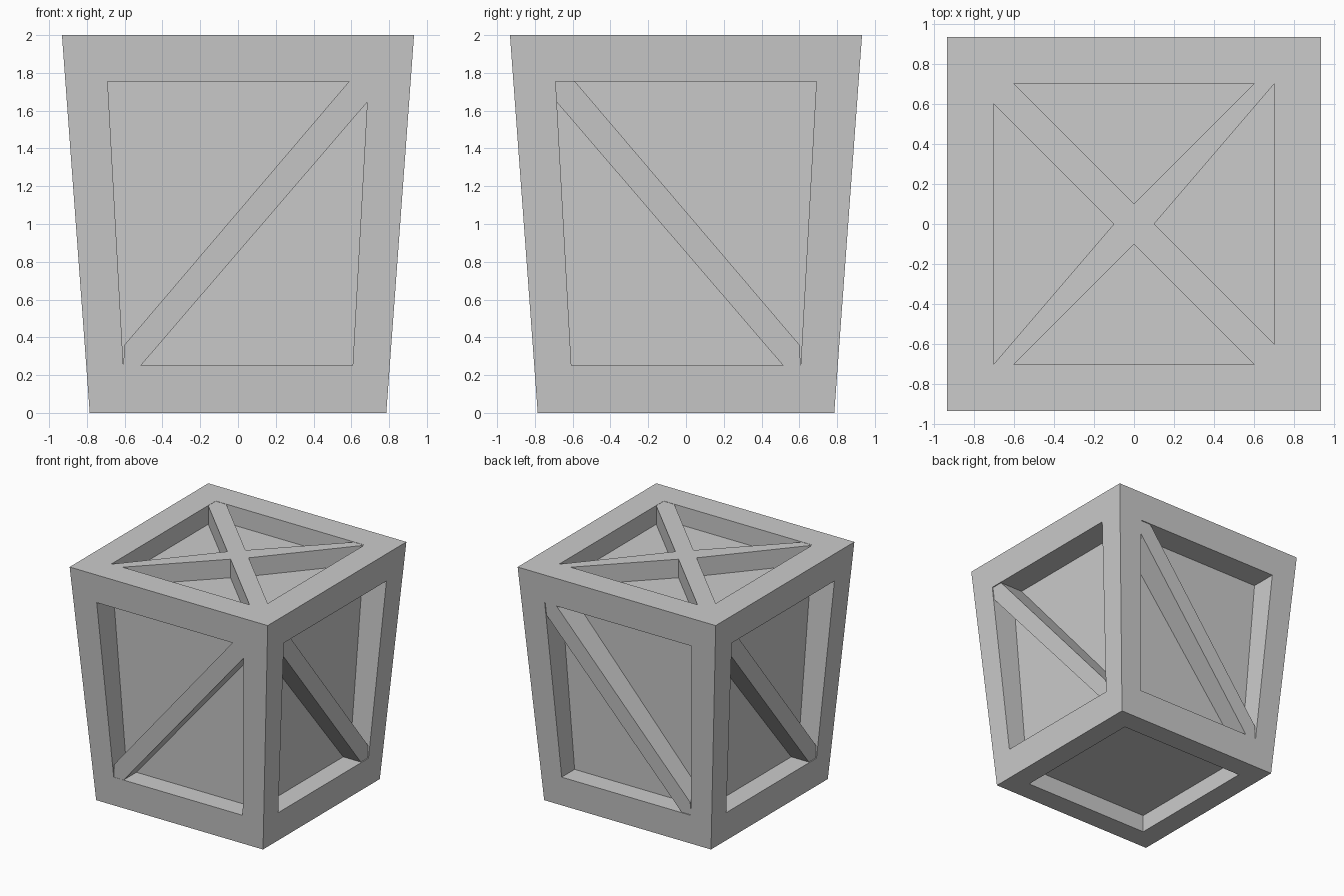
import bpy
from mathutils import Vector

if "Cube" in bpy.data.objects:
    bpy.data.objects.remove(bpy.data.objects["Cube"], do_unlink=True)

grey = bpy.data.materials.new("plain grey")
grey.use_nodes = True
COLOUR = (0.6, 0.6, 0.6, 1)
grey.diffuse_color = COLOUR
grey.node_tree.nodes["Principled BSDF"].inputs["Base Color"].default_value = COLOUR


def add_mesh(name, verts, faces):
    mesh = bpy.data.meshes.new(name)
    mesh.from_pydata(verts, [], faces)
    mesh.materials.append(grey)
    obj = bpy.data.objects.new(name, mesh)
    bpy.context.collection.objects.link(obj)
    return obj


def outer(z):
    """Half width of the tapered body at a height."""
    return 0.785 + 0.0735 * z


def inner(z):
    """Half width of the recessed panels at a height."""
    return 0.62 + 0.04 * z


# Each side maps (across, height, distance out) to a point;
# across runs to the right as seen from outside.
SIDES = {
    "front": lambda u, z, d: Vector((u, -d, z)),
    "right_side": lambda u, z, d: Vector((d, u, z)),
    "back": lambda u, z, d: Vector((-u, d, z)),
    "left_side": lambda u, z, d: Vector((-d, -u, z)),
}
LOW, HIGH = 0.25, 1.755          # opening heights
U_LOW, U_HIGH = 0.607, 0.69      # opening half widths
OPENING = [(-U_LOW, LOW), (U_LOW, LOW), (U_HIGH, HIGH), (-U_HIGH, HIGH)]
FLOOR_Z, LID_Z = 0.15, 1.84


def recess(name, rim, opening, panel):
    """Flat frame around an opening, its walls and the sunken panel."""
    faces = []
    for i in range(4):
        j = (i + 1) % 4
        faces += [(i, j, 4 + j, 4 + i), (4 + i, 4 + j, 8 + j, 8 + i)]
    faces.append((8, 9, 10, 11))
    return add_mesh(name, rim + opening + panel, faces)


def prism(name, front, back):
    """Closed bar between two matching outlines."""
    n = len(front)
    sides = [(i, i + n, (i + 1) % n + n, (i + 1) % n) for i in range(n)]
    return add_mesh(name, front + back,
                    [tuple(range(n)), tuple(range(2 * n - 1, n - 1, -1))] + sides)


def square(h, z, flip=1):
    return [Vector((x * h, y * h * flip, z))
            for x, y in ((-1, -1), (1, -1), (1, 1), (-1, 1))]


# Four framed sides, each with one diagonal brace
for side, at in SIDES.items():
    rim = [at(s * outer(z), z, outer(z)) for s, z in ((-1, 0), (1, 0), (1, 2), (-1, 2))]
    recess(side + "_frame", rim,
           [at(u, z, outer(z)) for u, z in OPENING],
           [at(u, z, inner(z)) for u, z in OPENING])

    # Brace outline rising to the right, mirrored on all but the front
    m = 1 if side == "front" else -1
    gap = 0.002 if side == "front" else 0.008
    outline = [(-U_LOW, LOW), (-0.515, LOW), (0.684, 1.645),
               (U_HIGH, HIGH), (0.588, HIGH), (-0.601, 0.36)]
    outline = [(m * u, z) for u, z in outline][::m]
    prism(side + "_brace",
          [at(u, z, outer(z) - gap) for u, z in outline],
          [at(u, z, inner(z) - 0.01) for u, z in outline])

# Lid frame with crossed braces, and plain underside
recess("lid_frame", square(outer(2), 2), square(0.7, 2), square(0.7, LID_Z))
recess("base_frame", square(outer(0), 0, -1), square(0.6, 0, -1),
       square(0.6, FLOOR_Z, -1))

cross = [(-0.7, -0.7), (-0.6, -0.7), (0, -0.1), (0.6, -0.7), (0.7, -0.7), (0.7, -0.6),
         (0.1, 0)]
cross += [(-x, -y) for x, y in cross]
prism("lid_cross", [Vector((x, y, 1.998)) for x, y in cross],
      [Vector((x, y, LID_Z - 0.01)) for x, y in cross])
